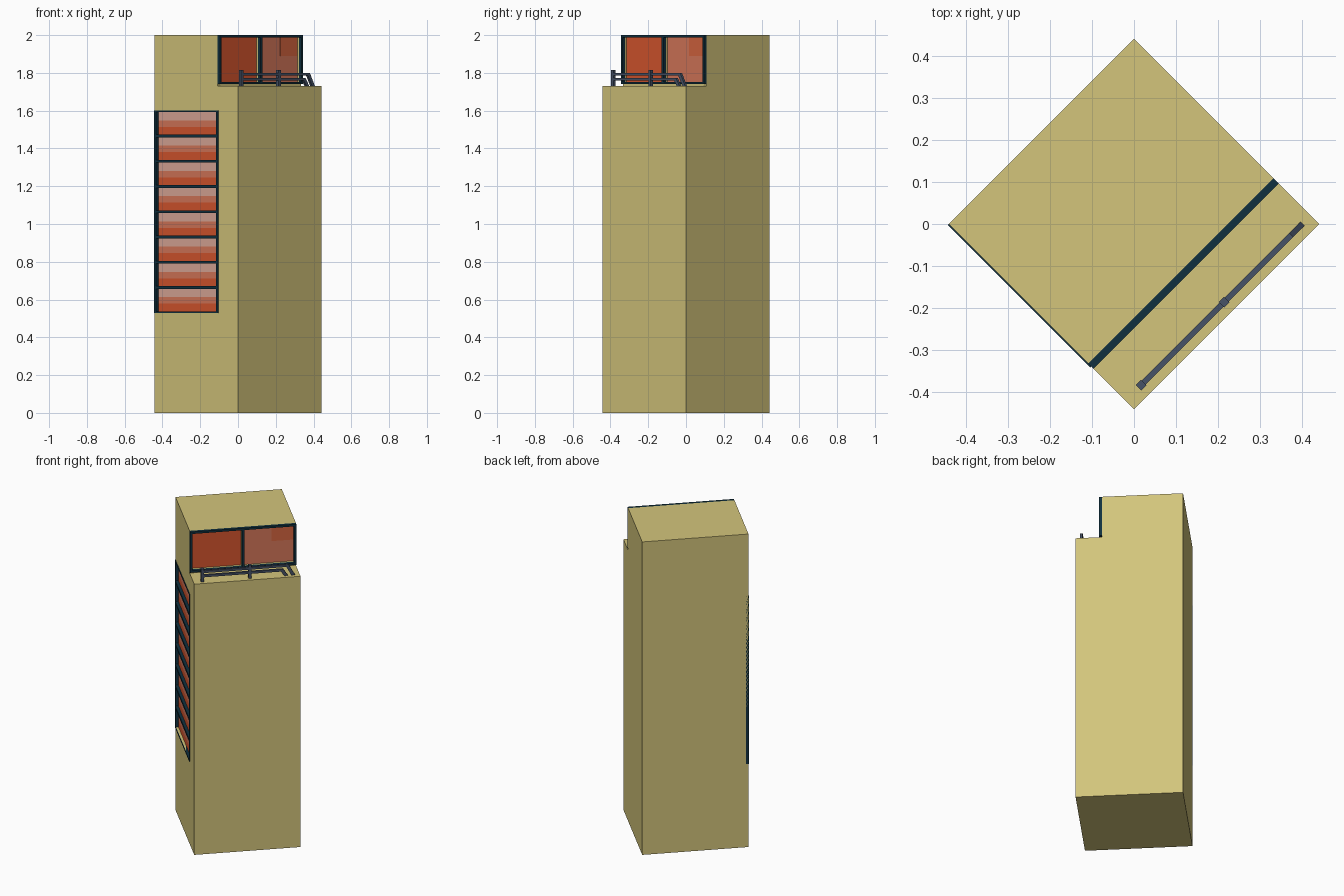
import bpy, bmesh, math
from mathutils import Vector

if "Cube" in bpy.data.objects:
    bpy.data.objects.remove(bpy.data.objects["Cube"])

TURN = math.radians(45)      # whole tower stands corner-on to the front
S = 0.3125                   # half side of the tower
LEDGE, TOP = 1.73, 2.0
WALL = -0.158                # set-back wall above the ledge


def mat(name, hexcode):
    m = bpy.data.materials.new(name)
    rgb = [int(hexcode[i:i + 2], 16) / 255 for i in (0, 2, 4)]
    m.diffuse_color = [c / 12.92 if c <= 0.04045 else ((c + 0.055) / 1.055) ** 2.4 for c in rgb] + [1]
    m.use_nodes = True
    m.node_tree.nodes["Principled BSDF"].inputs["Base Color"].default_value = m.diffuse_color
    return m


sand = mat("sand wall", "d3c57b")
navy = mat("dark navy frame", "10303f")
slate = mat("slate railing", "465267")
rust = mat("rust glass", "d6552d")
clay = mat("clay glass", "d6775a")
pale = mat("pale glass", "dca998")
patch = mat("warm patch glass", "d5653f")


def finish(name, bm, material):
    bmesh.ops.recalc_face_normals(bm, faces=bm.faces)
    me = bpy.data.meshes.new(name)
    bm.to_mesh(me)
    bm.free()
    me.materials.append(material)
    ob = bpy.data.objects.new(name, me)
    bpy.context.collection.objects.link(ob)
    ob.rotation_euler.z = TURN
    return ob


def boxes(name, ranges, material):
    """One object from boxes given as (x0, x1, y0, y1, z0, z1)."""
    bm = bmesh.new()
    for x0, x1, y0, y1, z0, z1 in ranges:
        for v in bmesh.ops.create_cube(bm, size=1)["verts"]:
            v.co = Vector((x1 if v.co.x > 0 else x0, y1 if v.co.y > 0 else y0, z1 if v.co.z > 0 else z0))
    return finish(name, bm, material)


# Tower body: stepped profile extruded across
bm = bmesh.new()
profile = [(-S, 0), (S, 0), (S, TOP), (WALL, TOP), (WALL, LEDGE), (-S, LEDGE)]
face = bm.faces.new([bm.verts.new((-S, y, z)) for y, z in profile])
new = bmesh.ops.extrude_face_region(bm, geom=[face])["geom"]
bmesh.ops.translate(bm, vec=(2 * S, 0, 0), verts=[v for v in new if isinstance(v, bmesh.types.BMVert)])
body = finish("tower_body", bm, sand)

# Window sizes
W = 0.013                                   # front frame bar width
Z0 = 1.74                                   # front frame bottom
PANES = [(-S + W, -W / 2), (W / 2, S - W)]
G = WALL + 0.015                            # front glass depth
B = 0.015                                   # side frame bar width
Y0, Y1, L0, L1 = -0.168, S, 0.53, 1.60
OUT, SG = -S - 0.004, -S + 0.016            # side frame face and side glass depth
ROWS = 8
step = (L1 - L0) / ROWS

# Recesses for the glass
cutter = boxes("recess_cutter",
               [(a, b, WALL - 0.05, G, Z0 + W, TOP - W) for a, b in PANES]
               + [(-S - 0.05, SG, Y0 + B / 2, Y1 - B / 2, L0 + B / 2, L1 - B / 2)], sand)
cutter.hide_render = True
mod = body.modifiers.new("recess", "BOOLEAN")
mod.object, mod.operation, mod.solver = cutter, "DIFFERENCE", "EXACT"
bpy.context.view_layer.objects.active = body
bpy.ops.object.modifier_apply(modifier=mod.name)
bpy.data.objects.remove(cutter)

# Upper window: frame, two panes, lit corner patch
F = WALL - 0.018
boxes("upper_window_frame",
      [(x, x + W, F, WALL, Z0, TOP) for x in (-S, -W / 2, S - W)]
      + [(-S, S, F, WALL, z, z + W) for z in (Z0, TOP - W)], navy)
for name, (a, b), m in zip(("left", "right"), PANES, (rust, clay)):
    boxes("upper_glass_" + name, [(a, b, G - 0.002, G + 0.002, Z0 + W, TOP - W)], m)
boxes("upper_glass_patch", [(0.17, PANES[1][1], G - 0.004, G, 1.89, TOP - W)], patch)

# Side window: frame with eight rows, three glass bands per row
boxes("side_window_frame",
      [(OUT, SG, y, y + B, L0, L1) for y in (Y0, Y1 - B)]
      + [(OUT, SG, Y0, Y1, max(L0, L0 + i * step - B / 2), min(L1, L0 + i * step + B / 2))
         for i in range(ROWS + 1)], navy)
for name, m, lo, hi in (("low", rust, 0.0, 0.36), ("middle", clay, 0.36, 0.62), ("high", pale, 0.62, 1.0)):
    boxes("side_glass_" + name,
          [(SG - 0.002, SG + 0.002, Y0 + B / 2, Y1 - B / 2, L0 + (i + lo) * step, L0 + (i + hi) * step)
           for i in range(ROWS)], m)

# Ledge railing: posts and two rails that slope down at the far end
R, T = -0.284, 0.009
boxes("railing_posts", [(x - T, x + T, R - T, R + T, LEDGE, 1.815) for x in (-0.26, 0.02)], slate)


def rail(name, z, bend, foot, h=0.014):
    bm = bmesh.new()
    pts = [(-0.26, z - h), (bend - h / 2, z - h), (foot - h, LEDGE), (foot + h / 2, LEDGE), (bend + h / 2, z), (-0.26, z)]
    f = bm.faces.new([bm.verts.new((x, R - 0.007, zz)) for x, zz in pts])
    g = bmesh.ops.extrude_face_region(bm, geom=[f])["geom"]
    bmesh.ops.translate(bm, vec=(0, 0.014, 0), verts=[v for v in g if isinstance(v, bmesh.types.BMVert)])
    return finish(name, bm, slate)


rail("railing_upper_rail", 1.80, 0.24, 0.278)
rail("railing_lower_rail", 1.773, 0.208, 0.236)
